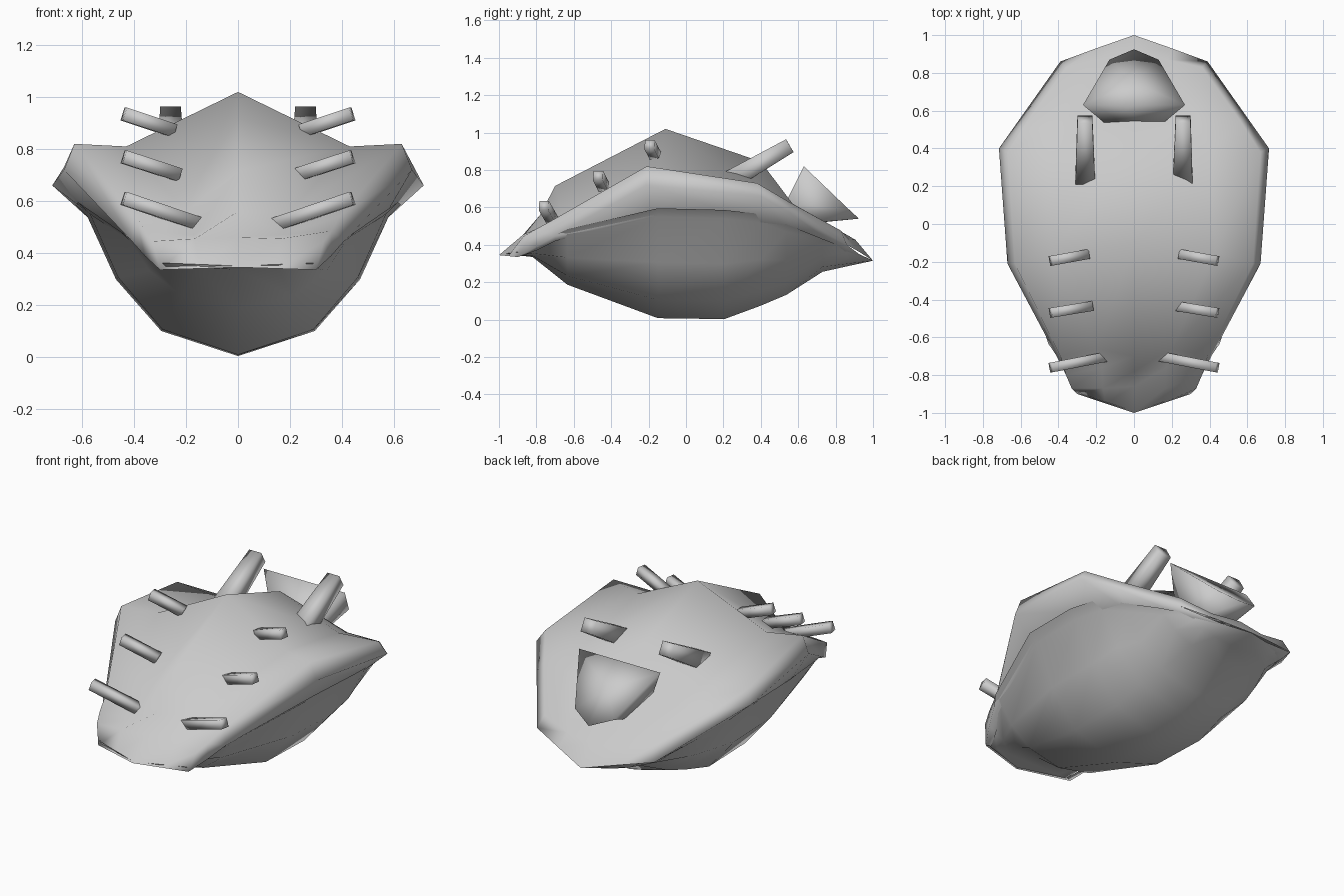
import bpy, bmesh, math
from mathutils import Vector, Matrix

if "Cube" in bpy.data.objects:
    bpy.data.objects.remove(bpy.data.objects["Cube"])


def loft(name, rows, angle):
    """Skin half-sections (each starting at x = 0), mirrored across x."""
    bm = bmesh.new()
    grid = []
    for row in rows:
        full = [(-x, y, z) for x, y, z in reversed(row[1:])] + list(row)
        grid.append([bm.verts.new(p) for p in full])
    for a, b in zip(grid, grid[1:]):
        for i in range(len(a) - 1):
            bm.faces.new((a[i], a[i + 1], b[i + 1], b[i]))
    bmesh.ops.remove_doubles(bm, verts=bm.verts, dist=0.0005)
    bmesh.ops.recalc_face_normals(bm, faces=bm.faces)
    return finish(name, bm, angle)


def finish(name, bm, angle):
    mesh = bpy.data.meshes.new(name)
    bm.to_mesh(mesh)
    bm.free()
    ob = bpy.data.objects.new(name, mesh)
    bpy.context.collection.objects.link(ob)
    bpy.ops.object.select_all(action='DESELECT')
    ob.select_set(True)
    bpy.context.view_layer.objects.active = ob
    bpy.ops.object.shade_smooth_by_angle(angle=math.radians(angle))
    return ob


def rod(name, start, end, r1, r2):
    """Four-sided capped rod between two points."""
    a, b = Vector(start), Vector(end)
    bm = bmesh.new()
    bmesh.ops.create_cone(bm, cap_ends=True, segments=4, radius1=r1, radius2=r2,
                          depth=(b - a).length,
                          matrix=Matrix.Rotation(math.pi / 4, 4, 'Z'))
    # keep a flat side facing up, whatever corner the cone starts from
    if min(abs(v.co.x) for v in bm.verts) < 1e-4:
        bmesh.ops.rotate(bm, verts=bm.verts, matrix=Matrix.Rotation(math.pi / 4, 3, 'Z'))
    rot = (b - a).to_track_quat('Z', 'Y').to_matrix().to_4x4()
    bmesh.ops.transform(bm, matrix=rot, verts=bm.verts)
    bmesh.ops.translate(bm, vec=(a + b) / 2, verts=bm.verts)
    finish(name, bm, 100)


# upper shell: ridge, shoulder, rim top, rim edge, lip underside per station
loft("upper_shell", [
    [(0, -1.0, .345), (.15, -.95, .34), (.30, -.90, .335), (.30, -.90, .335), (.27, -.89, .34)],
    [(0, -.86, .46), (.165, -.87, .455), (.33, -.87, .445), (.30, -.90, .335), (.27, -.89, .34)],
    [(0, -.78, .56), (.17, -.76, .47), (.36, -.80, .485), (.36, -.80, .39), (.31, -.80, .37)],
    [(0, -.70, .715), (.20, -.66, .56), (.39, -.70, .54), (.41, -.70, .447), (.38, -.70, .42)],
    [(0, -.11, 1.02), (.43, -.15, .81), (.63, -.21, .82), (.67, -.21, .72), (.57, -.18, .55)],
    [(0, .40, .845), (.40, .38, .71), (.67, .38, .73), (.715, .40, .66), (.56, .40, .52)],
    [(0, .53, .64), (.33, .57, .62), (.56, .55, .63), (.602, .56, .57), (.49, .55, .465)],
    [(0, .906, .427), (.18, .87, .43), (.36, .83, .475), (.39, .86, .40), (.28, .85, .36)],
    [(0, 1.0, .315), (.20, .93, .36), (.39, .86, .40), (.39, .86, .40), (0, .98, .31)],
], 130)

# lower hull: y, keel height, half width and top height of each section
hull = [(-.99, .345, .005, .35), (-.90, .345, .27, .34),
        (-.82, .335, .30, .37), (-.634, .187, .42, .45),
        (-.15, .008, .57, .55), (.205, .003, .58, .54), (.40, .075, .56, .52),
        (.537, .133, .50, .47), (.73, .256, .40, .40),
        (.86, .285, .28, .36), (1.0, .315, 0, .315)]
loft("lower_hull", [
    [(0, y, keel), (.51 * w, y, keel + .18 * (top - keel)),
     (.81 * w, y, keel + .55 * (top - keel)), (w, y, top),
     (w * 1.08, y, top + .08 * w)] for y, keel, w, top in hull], 130)

# rear scoop: base ring, flared rim, sloping face
loft("rear_scoop", [
    [(0, .54, .62), (.15, .53, .62), (.09, .70, .52), (0, .72, .52)],
    [(0, .63, .82), (.27, .63, .82), (.13, .87, .59), (0, .925, .54)],
    [(0, .75, .70)] * 4,
], 150)

# side spines and rear pipes, mirrored left and right
for s, side in ((1, "right"), (-1, "left")):
    for n, (a, b) in enumerate([((.245, -.16, .87), (.44, -.195, .935)),
                                ((.225, -.435, .70), (.44, -.47, .77)),
                                ((.13, -.70, .505), (.44, -.76, .61))]):
        rod(f"spine_{side}_{n + 1}", (s * a[0], a[1], a[2]),
            (s * b[0], b[1], b[2]), .037, .037)
    rod(f"rear_pipe_{side}", (s * .258, .235, .745), (s * .26, .555, .93),
        .074, .056)
